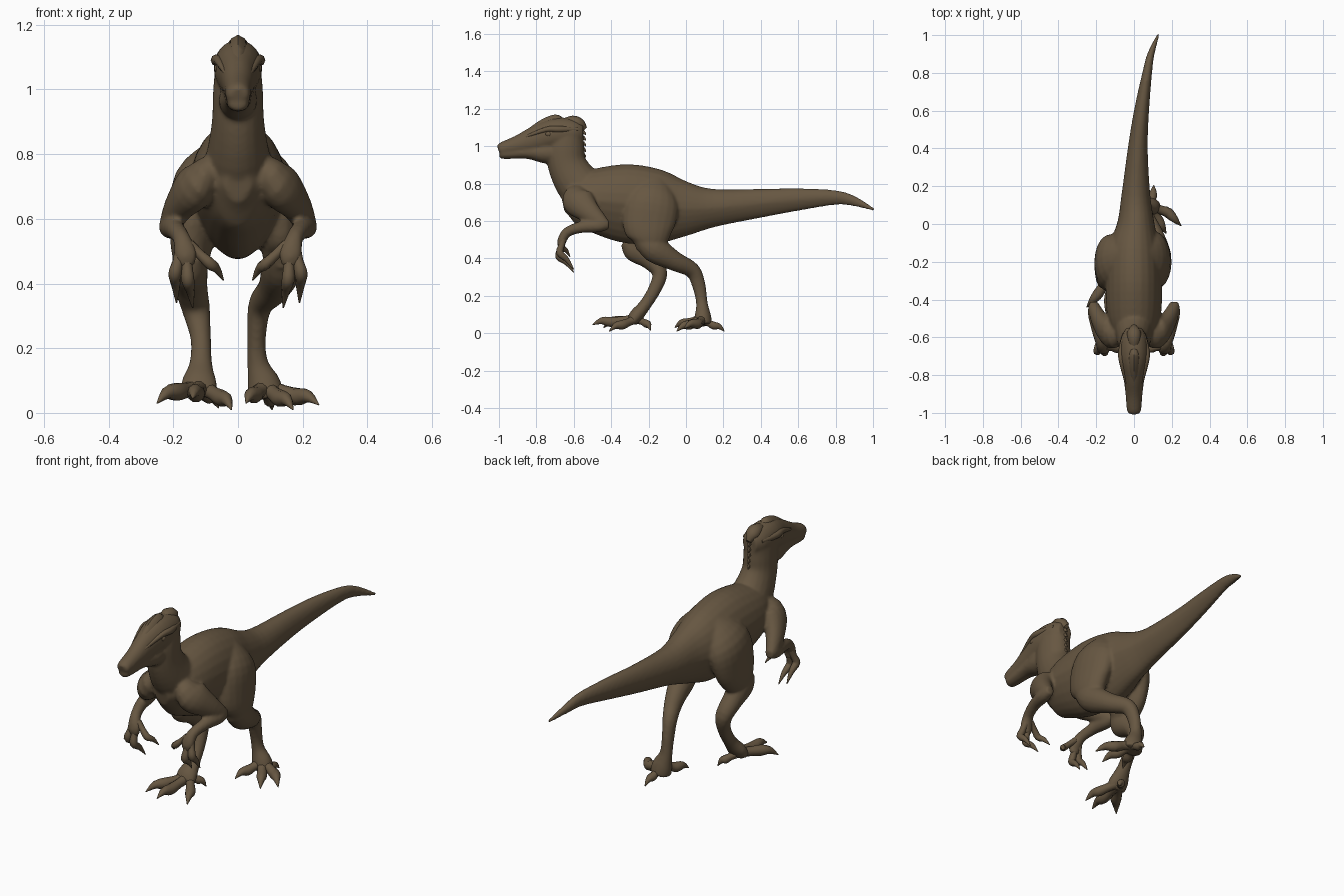
import bpy
import bmesh
import math
from mathutils import Vector

default_cube = bpy.data.objects.get("Cube")
if default_cube:
    bpy.data.objects.remove(default_cube, do_unlink=True)

# One brown hide colour covers the whole animal
hide_brown = bpy.data.materials.new("hide brown")
hide_colour = (.135, .095, .054, 1)
hide_brown.use_nodes = True
hide_brown.diffuse_color = hide_colour
shader = hide_brown.node_tree.nodes["Principled BSDF"]
shader.inputs["Base Color"].default_value = hide_colour
shader.inputs["Roughness"].default_value = .8


def finish(mesh_builder, name):
    """Turn a bmesh into a smooth shaded object with the hide material."""
    bmesh.ops.recalc_face_normals(mesh_builder, faces=mesh_builder.faces)
    mesh = bpy.data.meshes.new(name)
    mesh_builder.to_mesh(mesh)
    mesh_builder.free()
    mesh.materials.append(hide_brown)
    part = bpy.data.objects.new(name, mesh)
    bpy.context.collection.objects.link(part)
    bpy.ops.object.select_all(action='DESELECT')
    part.select_set(True)
    bpy.context.view_layer.objects.active = part
    bpy.ops.object.shade_smooth_by_angle(angle=math.radians(50))
    return part


def fuse(name, parts):
    """Melt overlapping parts into one continuous skin."""
    bpy.ops.object.select_all(action='DESELECT')
    for part in parts:
        part.select_set(True)
    skin = parts[0]
    bpy.context.view_layer.objects.active = skin
    bpy.ops.object.join()
    skin.name = name
    remesh = skin.modifiers.new("melt", 'REMESH')
    remesh.mode = 'VOXEL'
    remesh.voxel_size = .008
    remesh.use_smooth_shade = True
    relax = skin.modifiers.new("relax", 'SMOOTH')
    relax.factor = .5
    relax.iterations = 6
    for modifier in (remesh, relax):
        bpy.ops.object.modifier_apply(modifier=modifier.name)


def spline(before, start, end, after, t):
    """Catmull-Rom blend of one coordinate."""
    return (start + (end - before) * t / 2
            + (before - 2.5 * start + 2 * end - after / 2) * t ** 2
            + (1.5 * (start - end) + (after - before) / 2) * t ** 3)


def smooth_path(stations, steps):
    padded = [stations[0], *stations, stations[-1]]
    path = []
    for first in range(len(stations) - 1):
        window = padded[first:first + 4]
        for step in range(steps):
            path.append([spline(*values, step / steps) for values in zip(*window)])
    path.append(list(stations[-1]))
    return path


def loft(name, stations, sides=16, steps=4, keel=0, flip=1):
    """Skin oval rings along a path; a station is x, y, z, half width, half depth."""
    path = smooth_path(stations, steps)
    centres = [Vector((flip * p[0], p[1], p[2])) for p in path]
    builder = bmesh.new()
    rings = []
    for i, station in enumerate(path):
        tangent = (centres[min(i + 1, len(path) - 1)] - centres[max(i - 1, 0)]).normalized()
        across = Vector((1, 0, 0))
        across = (across - tangent * across.dot(tangent)).normalized()
        upward = across.cross(tangent)
        half_width, half_depth = max(station[3], .002), max(station[4], .002)
        ring = []
        for side in range(sides):
            angle = math.tau * side / sides
            c, s = math.cos(angle), math.sin(angle)
            taper = 1 - keel * max(0, -s)
            ring.append(builder.verts.new(
                centres[i] + across * c * half_width * taper + upward * s * half_depth))
        rings.append(ring)
    for lower, upper in zip(rings, rings[1:]):
        for side in range(sides):
            following = (side + 1) % sides
            builder.faces.new((lower[side], lower[following], upper[following], upper[side]))
    builder.faces.new(rings[0])
    builder.faces.new(rings[-1])
    return finish(builder, name)


def digit(name, root, bend, tip, radius, flip=1):
    """A toe or finger with a knuckle and a curved pointed claw."""
    root, bend, tip = Vector(root), Vector(bend), Vector(tip)
    claw = bend.lerp(tip, .5) + Vector((0, 0, radius / 2))
    loft(name, [(*root, radius, radius),
                (*root.lerp(bend, .5), radius * .85, radius * .85),
                (*bend, radius, radius),
                (*claw, radius * .7, radius * .7),
                (*tip, .002, .002)], sides=10, steps=3, flip=flip)


def ball(name, centre, size):
    builder = bmesh.new()
    bmesh.ops.create_uvsphere(builder, u_segments=12, v_segments=8, radius=1)
    bmesh.ops.scale(builder, vec=size, verts=builder.verts)
    bmesh.ops.translate(builder, vec=centre, verts=builder.verts)
    finish(builder, name)


# Trunk and long tail curving to the left
skin = [loft("trunk", [
    (0, -.66, .7, .04, .05), (0, -.6, .71, .1, .13), (0, -.5, .71, .14, .17),
    (0, -.33, .695, .15, .21), (0, -.15, .675, .14, .2), (.01, 0, .665, .1, .147),
    (.01, .15, .67, .077, .102), (.02, .4, .695, .053, .077), (.04, .6, .715, .04, .06),
    (.07, .8, .725, .026, .039), (.09, .9, .705, .019, .027), (.13, 1.006, .66, .007, .008),
], sides=24, keel=.25)]

# Upright neck
skin.append(loft("neck", [
    (0, -.45, .68, .13, .13), (0, -.57, .79, .1, .12), (0, -.635, .9, .081, .104),
    (0, -.645, 1, .077, .102), (0, -.63, 1.08, .066, .085), (0, -.62, 1.13, .03, .05),
], sides=20))

# Skull, closed jaw and crest
skin.append(loft("skull", [
    (0, -1.003, .98, .026, .022), (0, -.985, .985, .038, .036), (0, -.9, 1.005, .045, .052),
    (0, -.8, 1.035, .058, .076), (0, -.7, 1.065, .075, .087), (0, -.6, 1.07, .068, .075),
    (0, -.55, 1.07, .04, .05),
], sides=20))
skin.append(loft("jaw", [
    (0, -.997, .957, .022, .016), (0, -.975, .957, .034, .026), (0, -.85, .968, .044, .036),
    (0, -.74, .965, .06, .06), (0, -.64, .98, .05, .06),
]))
loft("front_crest", [
    (0, -.86, 1.07, .01, .01), (0, -.76, 1.11, .03, .035), (0, -.69, 1.13, .03, .04),
    (0, -.655, 1.135, .016, .015),
], sides=8)
loft("rear_crest", [
    (0, -.67, 1.12, .02, .02), (0, -.61, 1.125, .036, .038), (0, -.57, 1.115, .036, .034),
    (0, -.54, 1.09, .012, .015),
], sides=8)

# Short spines down the nape
for spine in range(5):
    height = 1.08 - spine * .03
    loft("nape_spine", [(0, -.575, height, .014, .016),
                        (0, -.548, height - .005, .01, .012),
                        (0, -.535, height - .02, .002, .002)], sides=6, steps=2)

# Paired features: brows, eyes, arms and hands
for side_name, flip in (("left", 1), ("right", -1)):
    loft(side_name + "_brow", [
        (.035, -.87, 1.045, .006, .006), (.06, -.75, 1.088, .014, .014),
        (.068, -.68, 1.09, .016, .018), (.05, -.58, 1.09, .01, .01),
    ], sides=8, flip=flip)
    ball(side_name + "_eye", (flip * .062, -.735, 1.065), (.012, .018, .014))
    skin.append(loft(side_name + "_upper_arm", [
        (.06, -.56, .75, .05, .06), (.12, -.575, .71, .065, .088),
        (.175, -.52, .65, .048, .063), (.208, -.45, .59, .034, .04),
        (.212, -.415, .575, .024, .024),
    ], flip=flip))
    skin.append(loft(side_name + "_forearm", [
        (.212, -.415, .585, .024, .028), (.21, -.47, .575, .035, .036),
        (.195, -.56, .567, .03, .031), (.175, -.635, .54, .027, .027),
        (.162, -.665, .49, .036, .024), (.16, -.665, .45, .022, .016),
    ], flip=flip))
    digit(side_name + "_outer_finger", (.175, -.655, .51), (.195, -.675, .43), (.19, -.6, .34), .02, flip)
    digit(side_name + "_middle_finger", (.16, -.66, .5), (.155, -.68, .41), (.14, -.6, .325), .02, flip)
    digit(side_name + "_inner_finger", (.15, -.65, .52), (.085, -.665, .46), (.045, -.62, .41), .018, flip)

# Left leg trails behind the body
skin.append(loft("left_thigh", [
    (.05, -.16, .82, .04, .06), (.1, -.18, .71, .08, .14), (.128, -.2, .58, .069, .14),
    (.135, -.2, .49, .06, .1), (.135, -.22, .43, .03, .05),
], sides=20))
skin.append(loft("left_shin", [
    (.135, -.24, .51, .05, .05), (.135, -.17, .45, .063, .072), (.11, -.06, .385, .049, .053),
    (.07, .035, .335, .038, .042), (.058, .07, .25, .03, .036), (.06, .085, .16, .032, .031),
    (.08, .09, .09, .052, .045), (.09, .09, .045, .055, .05),
]))
digit("left_outer_toe", (.1, .09, .075), (.18, .06, .05), (.25, -.01, .025), .028)
digit("left_middle_toe", (.09, .08, .075), (.13, .02, .045), (.17, -.05, .01), .027)
digit("left_inner_toe", (.075, .07, .075), (.05, .01, .055), (.025, -.06, .03), .026)
digit("left_hind_toe", (.09, .1, .065), (.1, .15, .04), (.105, .205, .01), .022)

# Right leg strides forward
skin.append(loft("right_thigh", [
    (-.05, -.16, .82, .04, .06), (-.115, -.19, .71, .084, .14), (-.139, -.22, .58, .07, .14),
    (-.145, -.25, .49, .06, .1), (-.15, -.28, .43, .03, .05),
], sides=20))
skin.append(loft("right_shin", [
    (-.15, -.32, .5, .04, .04), (-.15, -.27, .455, .056, .074), (-.145, -.19, .39, .051, .053),
    (-.13, -.14, .32, .044, .041), (-.115, -.17, .23, .032, .035), (-.115, -.22, .15, .036, .033),
    (-.12, -.265, .095, .055, .038), (-.12, -.29, .06, .055, .03),
]))
digit("right_outer_toe", (-.13, -.27, .075), (-.19, -.37, .065), (-.25, -.44, .03), .028)
digit("right_middle_toe", (-.12, -.28, .075), (-.13, -.4, .06), (-.14, -.5, .045), .028)
digit("right_inner_toe", (-.1, -.27, .075), (-.05, -.34, .045), (-.02, -.41, .01), .026)
digit("right_hind_toe", (-.12, -.25, .07), (-.09, -.21, .05), (-.06, -.19, .015), .022)

fuse("body_skin", skin)
